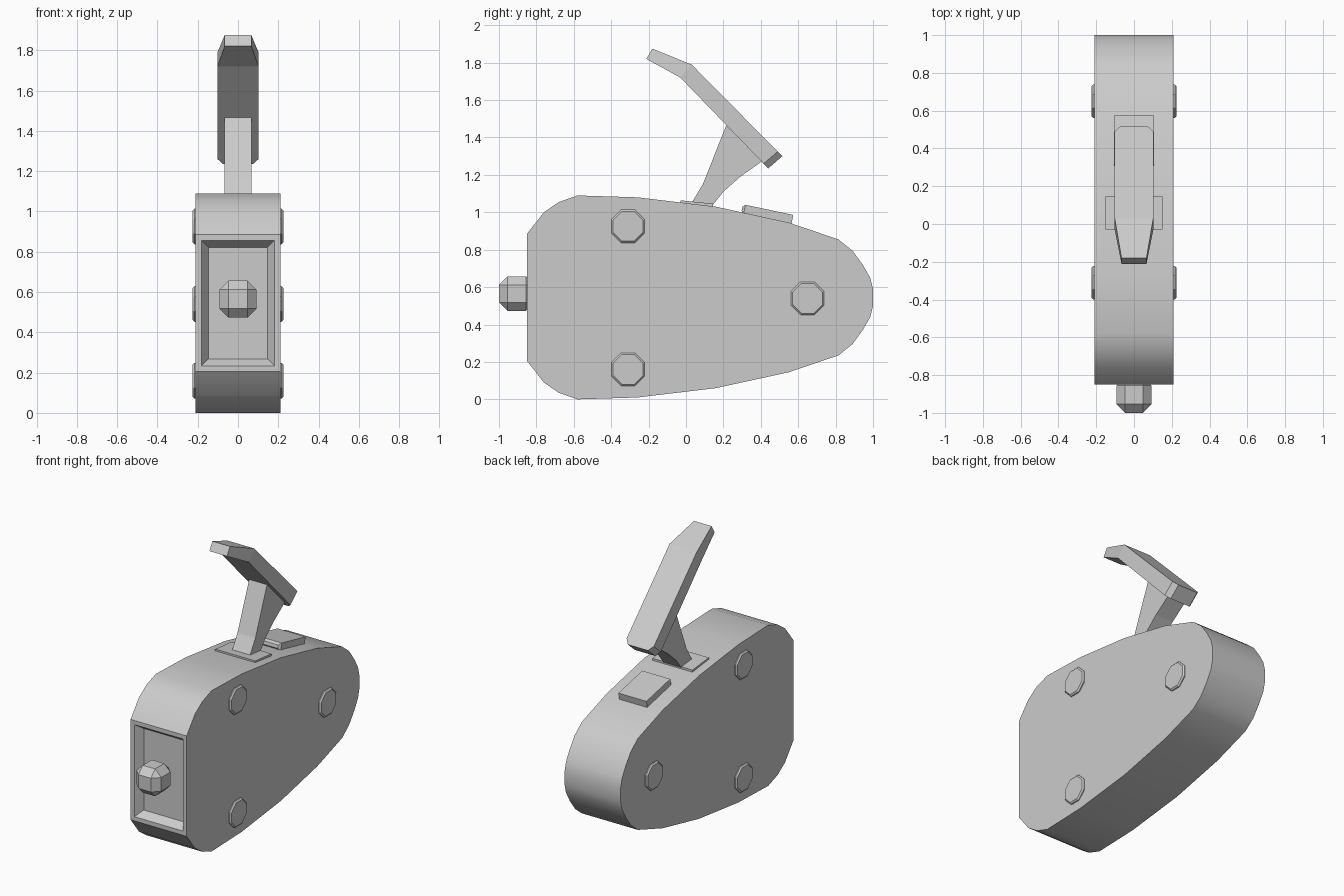
import bpy, bmesh, math
from mathutils import Matrix

if "Cube" in bpy.data.objects:
    bpy.data.objects.remove(bpy.data.objects["Cube"])


def finish(bm, name, smooth=None):
    bmesh.ops.recalc_face_normals(bm, faces=bm.faces[:])
    me = bpy.data.meshes.new(name)
    bm.to_mesh(me)
    bm.free()
    ob = bpy.data.objects.new(name, me)
    bpy.context.collection.objects.link(ob)
    if smooth:
        bpy.ops.object.select_all(action='DESELECT')
        ob.select_set(True)
        bpy.context.view_layer.objects.active = ob
        bpy.ops.object.shade_smooth_by_angle(angle=math.radians(smooth))
    return ob


def prism(profile, half):
    """Extrude a (y, z) outline from x = -half to x = half."""
    bm = bmesh.new()
    left = [bm.verts.new((-half, y, z)) for y, z in profile]
    right = [bm.verts.new((half, y, z)) for y, z in profile]
    bm.faces.new(left)
    bm.faces.new(right[::-1])
    n = len(profile)
    for i in range(n):
        j = (i + 1) % n
        bm.faces.new((left[i], right[i], right[j], left[j]))
    bmesh.ops.recalc_face_normals(bm, faces=bm.faces[:])
    return bm


# Housing: egg-shaped outline, symmetric about its mid height
MID = 0.545
lower = [(-0.85, 0.205), (-0.76, 0.09), (-0.68, 0.035), (-0.58, 0.0),
         (-0.26, 0.01), (0.16, 0.06), (0.55, 0.145), (0.815, 0.235),
         (0.89, 0.295), (0.945, 0.37), (0.985, 0.44), (1.0, 0.5)]
upper = [(y, 2 * MID - z) for y, z in reversed(lower)]
bm = prism(lower + upper, 0.21)

# Recessed front panel
front = min(bm.faces, key=lambda f: f.calc_center_median().y)
bmesh.ops.inset_individual(bm, faces=[front], thickness=0.04)
bmesh.ops.inset_individual(bm, faces=[front], thickness=0.05, depth=-0.05)
finish(bm, "housing", 33)

# Front knob: chamfered block
bm = bmesh.new()
bmesh.ops.create_cube(bm, size=1, matrix=Matrix.Translation((0, -0.905, 0.565))
                      @ Matrix.Diagonal((0.185, 0.19, 0.185, 1)))
bmesh.ops.bevel(bm, geom=bm.edges[:], offset=0.046, segments=1, affect='EDGES')
finish(bm, "front_knob")

# Octagonal bolts on both sides
for i, (y, z) in enumerate([(-0.31, 0.925), (-0.31, 0.16), (0.65, 0.54)]):
    for side, label in ((1, "right"), (-1, "left")):
        bm = bmesh.new()
        m = (Matrix.Translation((side * 0.21, y, z))
             @ Matrix.Rotation(side * math.pi / 2, 4, 'Y')
             @ Matrix.Rotation(math.pi / 8, 4, 'Z'))
        bmesh.ops.create_cone(bm, cap_ends=True, segments=8, radius1=0.096,
                              radius2=0.096, depth=0.03, matrix=m)
        cap = max(bm.faces, key=lambda f: side * f.calc_center_median().x)
        bmesh.ops.bevel(bm, geom=cap.edges[:], offset=0.009, segments=1,
                        affect='EDGES')
        finish(bm, f"bolt_{label}_{i + 1}")

# Slot plate at the foot of the lever
finish(prism([(-0.03, 1.03), (0.145, 1.02), (0.145, 1.046), (-0.03, 1.064)],
             0.15), "slot_plate")

# Lever stem
finish(prism([(0.02, 1.0), (0.13, 1.0), (0.14, 1.035), (0.20, 1.11),
              (0.29, 1.19), (0.41, 1.275), (0.215, 1.465), (0.09, 1.15),
              (0.03, 1.05)], 0.067), "lever_stem")

# Lever paddle: lofted sections (top point, bottom point, half width)
sections = [((-0.18, 1.875), (-0.212, 1.82), 0.066),
            ((0.03, 1.79), (-0.03, 1.72), 0.102),
            ((0.49, 1.325), (0.415, 1.26), 0.102),
            ((0.515, 1.30), (0.44, 1.235), 0.075)]
bm = bmesh.new()
rings = [[bm.verts.new((s * w, *p)) for s, p in
          ((-1, t), (1, t), (1, b), (-1, b))] for t, b, w in sections]
for a, b in zip(rings, rings[1:]):
    for i in range(4):
        j = (i + 1) % 4
        bm.faces.new((a[i], a[j], b[j], b[i]))
bm.faces.new(rings[0])
bm.faces.new(rings[-1][::-1])
finish(bm, "lever_paddle")

# Raised button pad behind the lever
bm = bmesh.new()
bmesh.ops.create_cube(bm, size=1, matrix=Matrix.Translation((0, 0.434, 0.99))
                      @ Matrix.Rotation(math.radians(-12), 4, 'X')
                      @ Matrix.Diagonal((0.21, 0.275, 0.05, 1)))
bm.faces.ensure_lookup_table()
top = max(bm.faces, key=lambda f: f.calc_center_median().z)
bmesh.ops.bevel(bm, geom=top.edges[:], offset=0.014, segments=1, affect='EDGES')
finish(bm, "button_pad")
